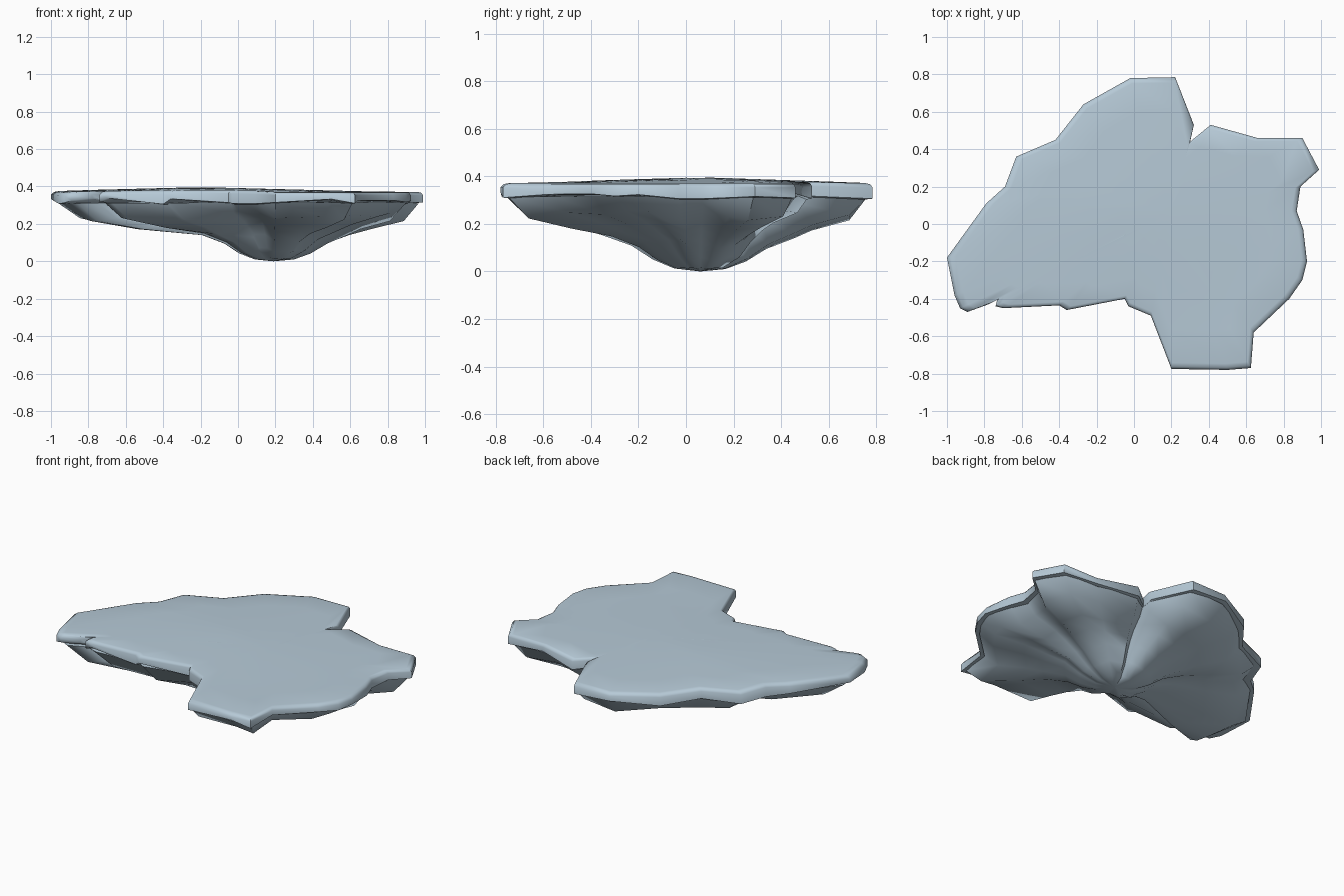
import bpy, bmesh, math, random

if "Cube" in bpy.data.objects:
    bpy.data.objects.remove(bpy.data.objects["Cube"])

random.seed(7)

stone = bpy.data.materials.new("blue grey stone")
stone.diffuse_color = (0.47, 0.59, 0.68, 1)
stone.use_nodes = True
stone.node_tree.nodes["Principled BSDF"].inputs["Base Color"].default_value = stone.diffuse_color

# Coast of the island, anticlockwise: x, y, ridge strength underneath
COAST = [
    (0.99, 0.29, 1), (0.90, 0.46, .8), (0.66, 0.46, .5), (0.41, 0.53, .6),
    (0.30, 0.44, .2), (0.32, 0.53, .1), (0.22, 0.785, .7), (-0.02, 0.78, 1),
    (-0.27, 0.64, .6), (-0.42, 0.45, .9), (-0.63, 0.36, .7), (-0.69, 0.20, .4),
    (-0.79, 0.11, .6), (-1.0, -0.18, .8), (-0.96, -0.38, .9), (-0.93, -0.45, 1),
    (-0.89, -0.47, 1), (-0.78, -0.43, .8), (-0.73, -0.40, .8), (-0.74, -0.44, .8),
    (-0.70, -0.45, .9), (-0.40, -0.435, .9), (-0.36, -0.46, .9), (-0.05, -0.40, .5),
    (-0.03, -0.44, .3), (0.09, -0.49, .3), (0.20, -0.775, .8), (0.50, -0.78, .7),
    (0.625, -0.77, .9), (0.64, -0.58, .6), (0.83, -0.40, .7), (0.90, -0.30, .5),
    (0.925, -0.20, .5), (0.905, -0.03, 1), (0.87, 0.07, .6), (0.89, 0.20, .8)]
CX, CY = 0.19, 0.06          # lowest point of the rock
N = len(COAST)


def top_height(x, y):
    d = math.hypot((x + 0.2) / 1.0, (y - 0.05) / 0.75)
    return 0.371 + 0.026 * max(0, 1 - d)


def build(name, rings, start, end):
    """Loft closed rings and close both ends with a fan to a point."""
    bm = bmesh.new()
    loops = [[bm.verts.new(p) for p in ring] for ring in rings]
    for a, b in zip(loops, loops[1:]):
        for i in range(N):
            j = (i + 1) % N
            bm.faces.new((a[i], b[i], b[j], a[j]))
    for loop, tip in ((loops[0], start), (loops[-1], end)):
        v = bm.verts.new(tip)
        for i in range(N):
            bm.faces.new((loop[i], loop[(i + 1) % N], v))
    bmesh.ops.recalc_face_normals(bm, faces=bm.faces)
    me = bpy.data.meshes.new(name)
    bm.to_mesh(me)
    bm.free()
    me.materials.append(stone)
    ob = bpy.data.objects.new(name, me)
    bpy.context.collection.objects.link(ob)
    bpy.context.view_layer.objects.active = ob
    ob.select_set(True)
    bpy.ops.object.shade_smooth_by_angle(angle=math.radians(60))
    ob.select_set(False)


def ring(t, height, radius=None):
    """Coast shrunk to fraction t; radius caps the distance from the centre."""
    pts = []
    for i, (x, y, w) in enumerate(COAST):
        r = math.hypot(x - CX, y - CY)
        s = min(t, radius / r) if radius else t
        px, py = CX + (x - CX) * s, CY + (y - CY) * s
        pts.append((px, py, height(px, py, w, i)))
    return pts


# Ground slab: low dome on top, rounded rim, uneven lower edge
rim = [random.uniform(0.30, 0.335) for _ in COAST]
slab = [ring(t, lambda x, y, w, i: top_height(x, y)) for t in (0.25, 0.5, 0.75, 0.96)]
slab.append(ring(0.985, lambda x, y, w, i: top_height(x, y) - 0.004))
slab.append(ring(1.0, lambda x, y, w, i: top_height(x, y) - 0.018))
slab.append(ring(1.0, lambda x, y, w, i: rim[i] + 0.004))
slab.append(ring(0.95, lambda x, y, w, i: rim[i]))
build("ground_slab", slab, (CX, CY, top_height(CX, CY)), (CX, CY, 0.32))

# Rock underneath: ridges and valleys running down to a blunt lowest point
# fraction of coast, radius cap, ridge height, valley height
PROFILE = [(0.97, None, 0.31, 0.325), (0.87, None, 0.215, 0.295),
           (0.65, None, 0.172, 0.25), (0.55, 0.42, 0.14, 0.215),
           (0.45, 0.29, 0.095, 0.165), (0.35, 0.2, 0.042, 0.085),
           (0.2, 0.11, 0.010, 0.024)]
rock = [ring(t, lambda x, y, w, i: low * w + high * (1 - w), cap)
        for t, cap, low, high in PROFILE]
build("rock_underside", rock, (CX, CY, 0.33), (CX, CY, 0.0))
